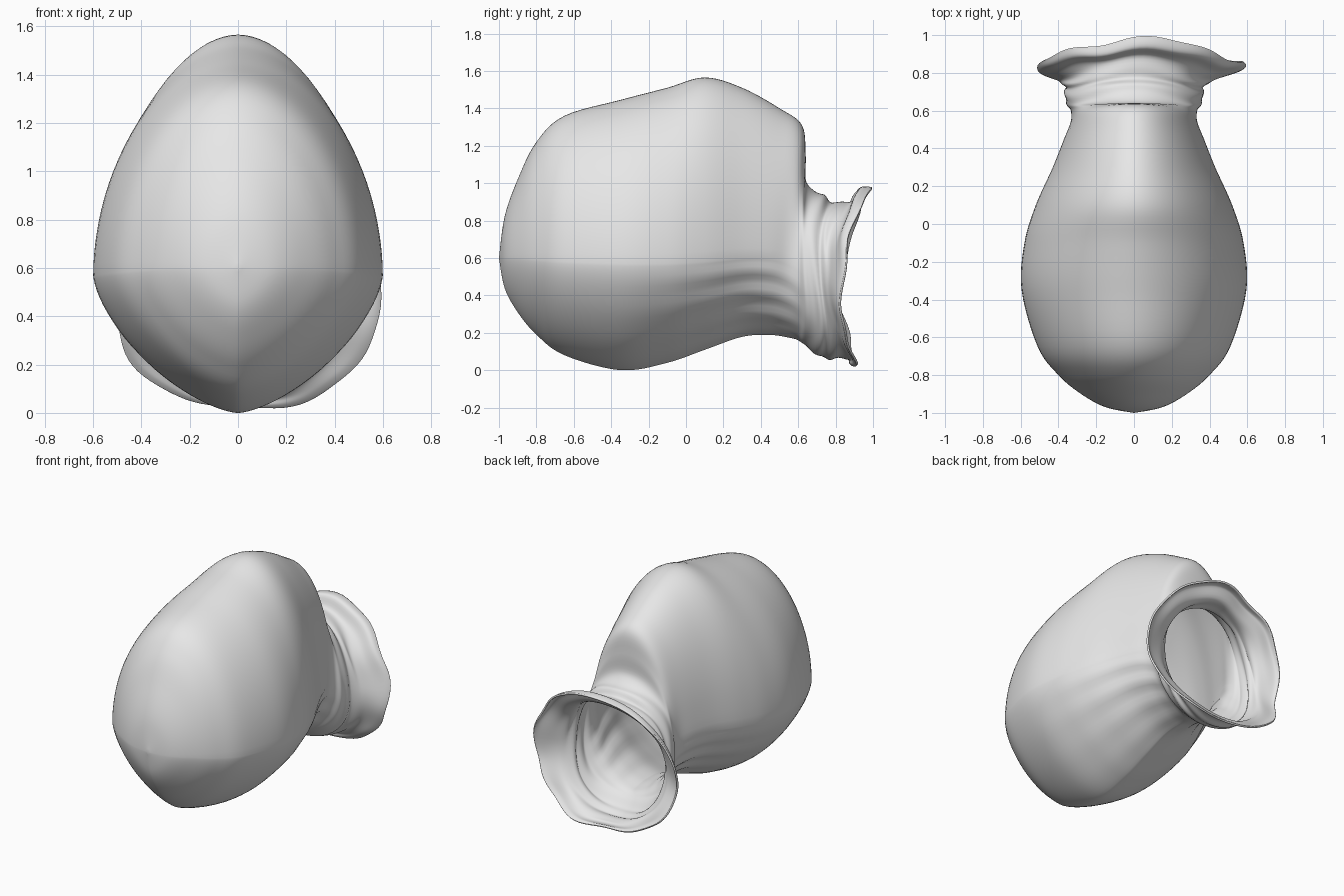
import bpy
import bmesh
from math import sin, cos, pi, exp

cube = bpy.data.objects.get("Cube")
if cube:
    bpy.data.objects.remove(cube, do_unlink=True)

SEGMENTS = 96
STEPS = 6

# Profiles from the rounded closed end to the flared mouth
# Upper ridge: depth, height
ridge = [(-1, .6), (-.97, .82), (-.9, 1.02), (-.8, 1.22), (-.65, 1.36), (-.35, 1.445),
         (-.1, 1.51), (.1, 1.565), (.3, 1.51), (.5, 1.4), (.62, 1.31), (.64, 1.15),
         (.645, 1), (.73, .94), (.78, .9), (.88, .9), (.92, .97), (.98, .97)]
# Widest line: depth, half width, height
flank = [(-1, 0, .6), (-.97, .15, .6), (-.9, .28, .6), (-.8, .4, .59), (-.65, .51, .58),
         (-.35, .595, .57), (-.1, .58, .57), (.1, .52, .58), (.3, .43, .6), (.45, .37, .6),
         (.54, .335, .58), (.6, .335, .55), (.64, .36, .52), (.7, .365, .5),
         (.74, .38, .48), (.77, .44, .46), (.8, .52, .45), (.82, .55, .44)]
# Lower keel: depth, height
keel = [(-1, .6), (-.97, .44), (-.9, .31), (-.8, .19), (-.65, .08), (-.35, 0),
        (-.1, .04), (.1, .11), (.3, .18), (.45, .19), (.55, .175), (.6, .16),
        (.64, .13), (.72, .07), (.79, .06), (.87, .055), (.885, .03), (.9, .015)]


def spline(points, t):
    """Smooth curve through the points at station t."""
    last = len(points) - 1
    i = min(int(t), last - 1)
    u = t - i
    a, b, c, d = (points[max(0, min(last, i + k))] for k in (-1, 0, 1, 2))
    return [q + u * (r - p + u * (2 * p - 5 * q + 4 * r - s + u * (3 * (q - r) + s - p))) / 2
            for p, q, r, s in zip(a, b, c, d)]


def ramp(value, low, high):
    u = max(0, min(1, (value - low) / (high - low)))
    return u * u * (3 - 2 * u)


def bump(value, centre, spread):
    return exp(-((value - centre) / spread) ** 2)


def ring_point(t, angle):
    top, side, bottom = spline(ridge, t), spline(flank, t), spline(keel, t)
    c, s = cos(angle), sin(angle)
    end = top if s > 0 else bottom
    neck = ramp(t, 8, 13)
    lip = ramp(t, 13, 17)
    # Body is egg shaped with a keel, neck is round
    power = (1.9 if s > 0 else 1.5) * (1 - neck) + 2.1 * neck
    across = abs(c) ** (2 / power) * (1 if c > 0 else -1)
    along = abs(s) ** (2 / power)
    x = max(0, side[1]) * across
    y = side[0] + (end[0] - side[0]) * abs(s) ** 1.5
    z = side[2] + (end[1] - side[2]) * along
    # Gathered cloth: long folds under the throat, creases round the neck
    folds = .008 * bump(t, 8.5, 2) * bump(s, -.5, .4) * sin(19 * angle)
    creases = .008 * bump(t, 13.5, 1.5) * sin(5 * t + 2 * sin(3 * angle))
    waves = lip * (.012 * sin(5 * angle + 1) + .008 * sin(9 * angle))
    swell = folds + creases + waves * .6
    return (x + swell * c + .035 * lip, y + waves, max(0, z + swell * s))


# Sack: rings lofted along the profiles, open at the mouth
bm = bmesh.new()
rings = []
for n in range((len(ridge) - 1) * STEPS + 1):
    rings.append([bm.verts.new(ring_point(n / STEPS, 2 * pi * k / SEGMENTS))
                  for k in range(SEGMENTS)])
for near, far in zip(rings, rings[1:]):
    for k in range(SEGMENTS):
        j = (k + 1) % SEGMENTS
        bm.faces.new((near[k], near[j], far[j], far[k]))
bmesh.ops.remove_doubles(bm, verts=bm.verts, dist=.0005)
bmesh.ops.recalc_face_normals(bm, faces=bm.faces)
if sum(f.normal.dot(f.calc_center_median()) for f in bm.faces if f.calc_center_median().y < 0) < 0:
    bmesh.ops.reverse_faces(bm, faces=bm.faces)
mesh = bpy.data.meshes.new("cloth_sack")
bm.to_mesh(mesh)
bm.free()
mesh.shade_smooth()
sack = bpy.data.objects.new("cloth_sack", mesh)
bpy.context.collection.objects.link(sack)

# Thin cloth wall
wall = sack.modifiers.new("cloth_thickness", "SOLIDIFY")
wall.thickness = .012
wall.offset = -1

# Plain grey cloth
grey = bpy.data.materials.new("light_grey_cloth")
grey.use_nodes = True
colour = (.8, .8, .8, 1)
grey.diffuse_color = colour
grey.node_tree.nodes["Principled BSDF"].inputs["Base Color"].default_value = colour
mesh.materials.append(grey)
